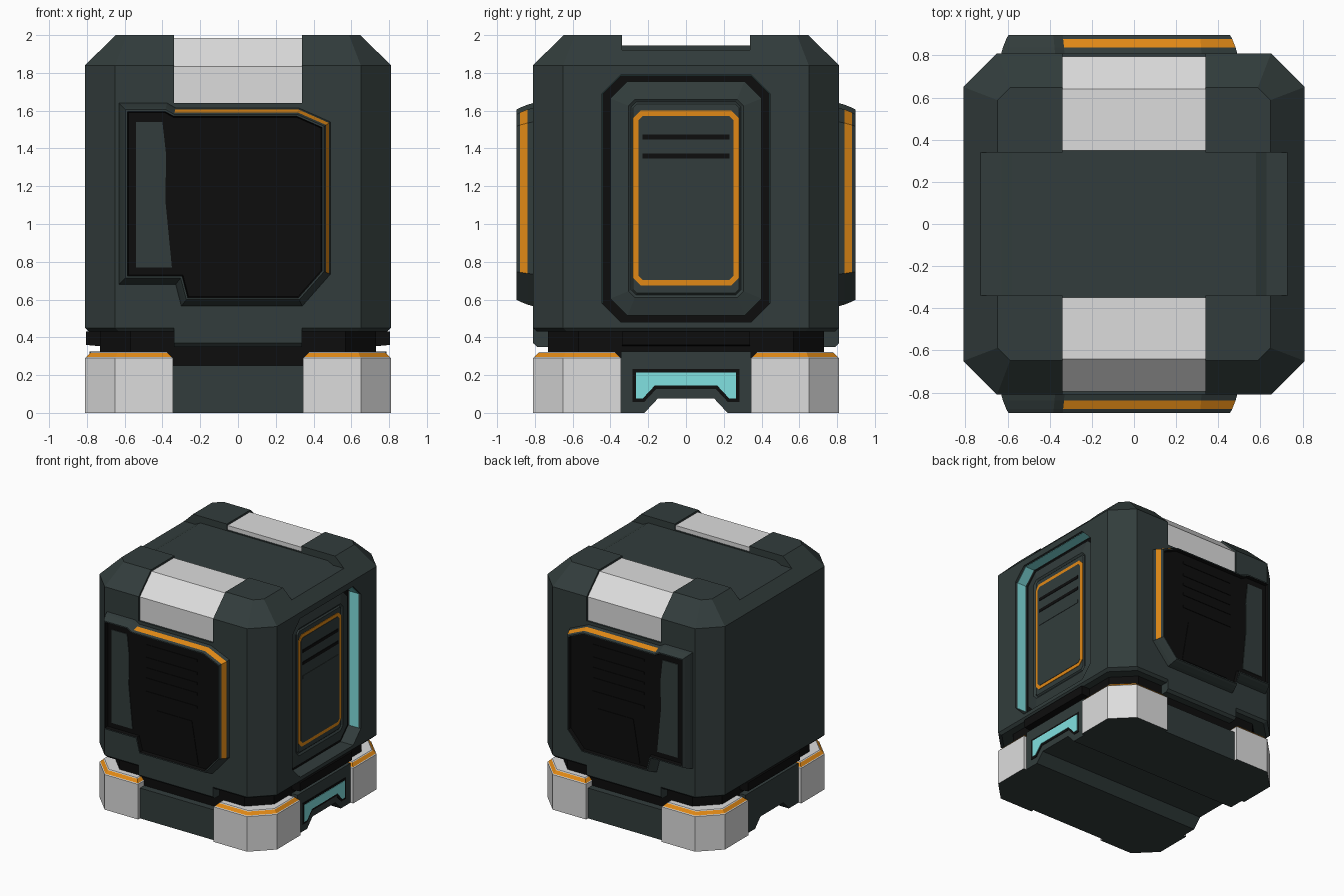
import bpy, bmesh
from mathutils import Vector

cube = bpy.data.objects.get("Cube")
if cube:
    bpy.data.objects.remove(cube, do_unlink=True)


def material(name, rgb):
    m = bpy.data.materials.new(name)
    m.use_nodes = True
    m.diffuse_color = (*rgb, 1)
    m.node_tree.nodes["Principled BSDF"].inputs["Base Color"].default_value = (*rgb, 1)
    return m


MATS = [material("dark slate", (0.032, 0.046, 0.045)),
        material("black", (0.004, 0.004, 0.004)),
        material("light grey", (0.72, 0.72, 0.72)),
        material("orange", (0.75, 0.25, 0.008)),
        material("cyan", (0.22, 0.75, 0.75))]
SLATE, BLACK, GREY, ORANGE, CYAN = range(5)


def place(axis, u, v, w):
    return {"x": (w, u, v), "y": (u, w, v), "z": (u, v, w)}[axis]


def loft(name, axis, rings, start=SLATE, bands=None, end=SLATE):
    """Closed solid through (outline, height) rings; bands colours each step."""
    bm = bmesh.new()
    loops = [[bm.verts.new(place(axis, u, v, w)) for u, v in pts] for pts, w in rings]
    bm.faces.new(loops[0]).material_index = start
    bm.faces.new(loops[-1]).material_index = end
    n = len(loops[0])
    for k, (a, b) in enumerate(zip(loops, loops[1:])):
        for i in range(n):
            j = (i + 1) % n
            f = bm.faces.new((a[i], a[j], b[j], b[i]))
            colour = bands[k] if bands else start
            f.material_index = colour(i) if callable(colour) else colour
    bmesh.ops.recalc_face_normals(bm, faces=bm.faces)
    mesh = bpy.data.meshes.new(name)
    bm.to_mesh(mesh)
    bm.free()
    for m in MATS:
        mesh.materials.append(m)
    ob = bpy.data.objects.new(name, mesh)
    bpy.context.collection.objects.link(ob)
    return ob


def prism(name, axis, pts, lo, hi, colour=SLATE):
    return loft(name, axis, [(pts, lo), (pts, hi)], colour, None, colour)


def rect(u0, u1, v0, v1):
    return [(u0, v0), (u1, v0), (u1, v1), (u0, v1)]


def octagon(u0, u1, v0, v1, c):
    return [(u0 + c, v0), (u1 - c, v0), (u1, v0 + c), (u1, v1 - c),
            (u1 - c, v1), (u0 + c, v1), (u0, v1 - c), (u0, v0 + c)]


def square8(r, c):
    return octagon(-r, r, -r, r, c)


def inset(pts, d):
    """Mitred inward offset of a counter-clockwise outline."""
    out = []
    for i, p in enumerate(pts):
        p = Vector(p)
        a = (p - Vector(pts[i - 1])).normalized()
        b = (Vector(pts[(i + 1) % len(pts)]) - p).normalized()
        na, nb = Vector((-a.y, a.x)), Vector((-b.y, b.x))
        out.append(tuple(p + (na + nb) * d / (1 + na.dot(nb))))
    return out


def cut(ob, cutter):
    cutter.hide_render = True
    mod = ob.modifiers.new("cut", "BOOLEAN")
    mod.operation = "DIFFERENCE"
    mod.solver = "EXACT"
    mod.object = cutter
    bpy.context.view_layer.objects.active = ob
    bpy.ops.object.modifier_apply(modifier=mod.name)
    bpy.data.objects.remove(cutter, do_unlink=True)


# Main body with bevelled shoulders
body = loft("body", "z", [(square8(0.79, 0.16), 0.43), (square8(0.81, 0.16), 0.45),
                          (square8(0.81, 0.16), 1.84), (square8(0.648, 0.06), 2.0)])

# Channel across the top
channel = [(-1, 1.92), (-0.63, 1.92), (-0.58, 1.945), (0.58, 1.945), (0.63, 1.92),
           (1, 1.92), (1, 2.2), (-1, 2.2)]
cut(body, prism("channel_cutter", "y", channel, -0.34, 0.34))

# Side recess with a raised panel on the left
recess = octagon(-0.445, 0.445, 0.48, 1.79, 0.10)
cut(body, prism("recess_cutter", "x", recess, 0.69, 0.95))
prism("recess_floor", "x", recess, 0.687, 0.695, BLACK)
panel = octagon(-0.40, 0.40, 0.515, 1.755, 0.09)
loft("side_panel", "x", [(panel, 0.69), (panel, 0.72), (inset(panel, 0.095), 0.745),
                         (inset(panel, 0.11), 0.735), (inset(panel, 0.12), 0.745)])
ring = octagon(-0.28, 0.28, 0.675, 1.60, 0.04)
prism("side_orange_trim", "x", ring, 0.743, 0.749, ORANGE)
prism("side_inner_panel", "x", inset(ring, 0.028), 0.744, 0.752)
for z, colour in ((1.46, BLACK), (1.36, BLACK), (1.245, SLATE)):
    prism("side_vent", "x", rect(-0.23, 0.23, z - 0.013, z + 0.013), 0.75, 0.755, colour)

# Light strips on the recess walls, all but the bottom ones
inner = inset(recess, 0.003)
for i in (2, 3, 4, 5, 6):
    j = (i + 1) % 8
    prism("light_strip", "x", [recess[i], recess[j], inner[j], inner[i]], 0.71, 0.79, CYAN)

# Outline of the front and back panels, counter-clockwise
outline = [(-0.63, 0.68), (-0.33, 0.68), (-0.30, 0.565), (0.34, 0.565), (0.49, 0.735),
           (0.49, 1.54), (0.32, 1.615), (-0.33, 1.615), (-0.375, 1.64), (-0.63, 1.64)]
trim = lambda i: ORANGE if i in (4, 5, 6) else SLATE

for s, side in ((-1, "front"), (1, "back")):
    # Raised panel with orange trim on its bevel
    loft(side + "_panel", "y",
         [(outline, s * 0.78), (outline, s * 0.81), (inset(outline, 0.008), s * 0.838),
          (inset(outline, 0.024), s * 0.878), (inset(outline, 0.034), s * 0.897),
          (inset(outline, 0.044), s * 0.897), (inset(outline, 0.05), s * 0.87)],
         SLATE, [SLATE, SLATE, trim, SLATE, SLATE, BLACK], BLACK)
    slot = [(-0.54, 0.77), (-0.35, 0.77), (-0.385, 1.13), (-0.38, 1.36),
            (-0.40, 1.54), (-0.54, 1.54)]
    prism(side + "_slot", "y", slot, s * 0.865, s * 0.876)
    for z in (1.49, 1.385, 1.30, 1.215, 1.105):
        prism(side + "_vent", "y", rect(-0.23, 0.24, z - 0.01, z + 0.01),
              s * 0.868, s * 0.875, BLACK)
    hatch = [(-0.19, 0.63), (0.25, 0.63), (0.19, 0.98), (-0.13, 0.98)]
    prism(side + "_hatch", "y", hatch, s * 0.868, s * 0.875, BLACK)

    # Light strap folded over the shoulder, sunk in a groove
    groove = [(0.75, 1.64), (0.75, 1.83), (0.63, 1.95), (0.33, 1.95),
              (0.33, 2.1), (0.9, 2.1), (0.9, 1.64)]
    cut(body, prism("groove_cutter", "x", [(s * y, z) for y, z in groove], -0.34, 0.34))
    strap = [(0.795, 1.64), (0.795, 1.833), (0.64, 1.985), (0.35, 1.985),
             (0.35, 1.93), (0.62, 1.93), (0.74, 1.81), (0.74, 1.64)]
    prism(side + "_strap", "x", [(s * y, z) for y, z in strap], -0.34, 0.34, GREY)

    # Skirts under the body
    prism(side + "_skirt", "x", [(s * 0.70, 0.35), (s * 0.79, 0.35), (s * 0.81, 0.37),
                                 (s * 0.81, 0.45), (s * 0.70, 0.45)], -0.34, 0.34)
    prism("side_skirt", "y", [(s * 0.70, 0.35), (s * 0.805, 0.36), (s * 0.805, 0.43),
                              (s * 0.70, 0.44)], -0.34, 0.34, BLACK)

# Neck
prism("neck", "z", square8(0.73, 0.16), 0.2, 0.45, BLACK)


# Base with a groove running underneath
def base_profile(w, h):
    return [(-w, 0), (-0.22, 0), (-0.15, 0.075), (0.15, 0.075), (0.22, 0), (w, 0),
            (w, h), (-w, h)]


prism("base", "x", base_profile(0.785, 0.25), -0.65, 0.65)
prism("base_side_block", "x", base_profile(0.345, 0.325), -0.785, 0.785)

# Lit window on the left of the base
window = [(-0.265, 0.075), (-0.23, 0.075), (-0.165, 0.145), (0.165, 0.145),
          (0.23, 0.075), (0.265, 0.075), (0.265, 0.215), (-0.265, 0.215)]
prism("base_window_frame", "x", inset(window, -0.018), 0.783, 0.788, BLACK)
prism("base_window", "x", window, 0.785, 0.792, CYAN)

# Corner feet with orange edge trim
foot = [(0.345, 0.345), (0.81, 0.345), (0.81, 0.65), (0.65, 0.81), (0.345, 0.81)]
for sx in (-1, 1):
    for sy in (-1, 1):
        steps = [(0, 0), (0, 0.29), (0.006, 0.295), (0.028, 0.318), (0.034, 0.323)]
        rings = [([(sx * x, sy * y) for x, y in inset(foot, d)], z) for d, z in steps]
        loft("foot", "z", rings, SLATE, [GREY, GREY, ORANGE, GREY], GREY)
